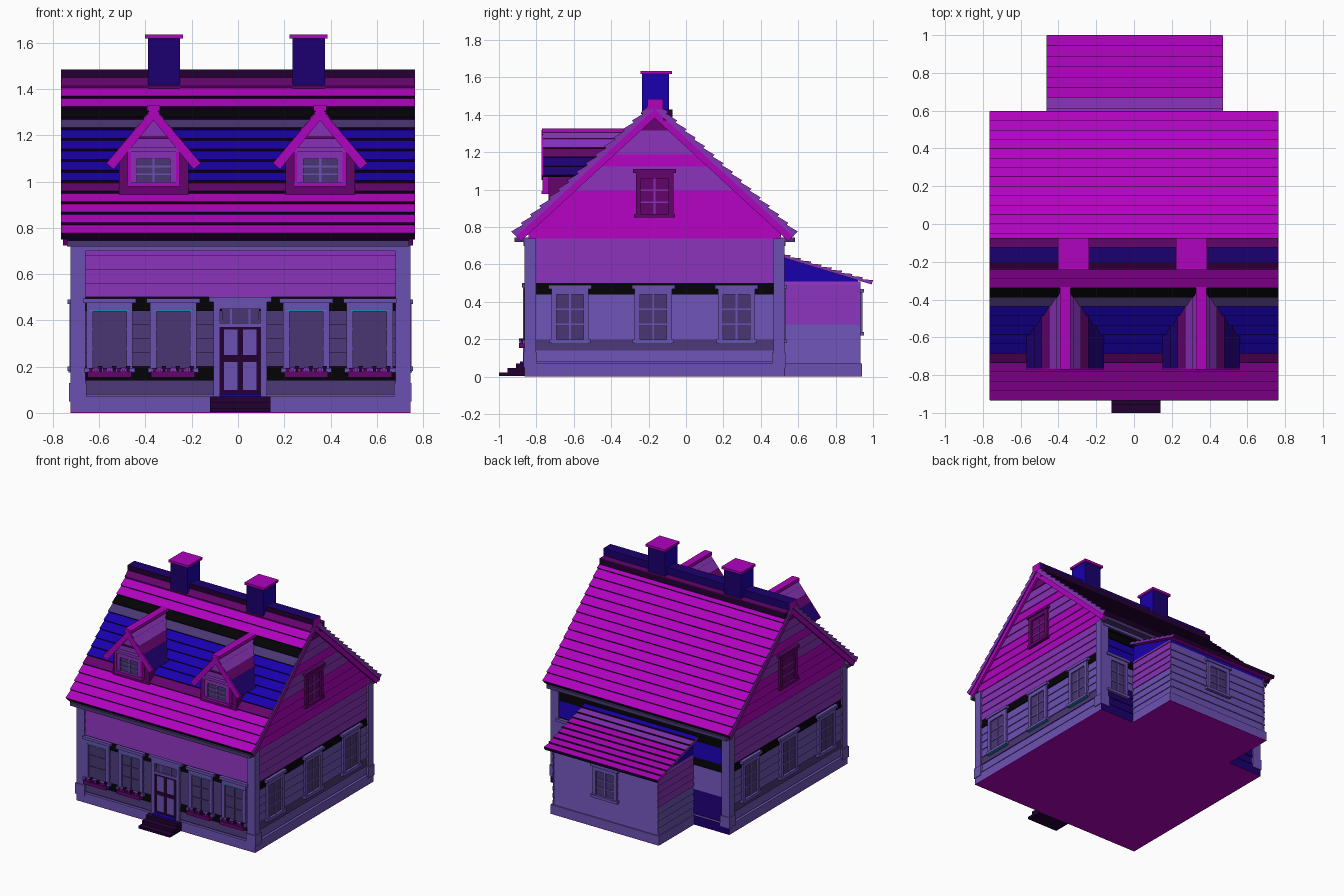
import bpy, bmesh, math
from mathutils import Vector

old = bpy.data.objects.get("Cube")
if old:
    bpy.data.objects.remove(old)

COLOURS = {
    "magenta": (.43, .001, .51), "purple": (.24, .031, .46), "violet": (.148, .083, .45),
    "slate": (.066, .037, .17), "blue": (.01, 0, .42), "navy": (.012, 0, .16),
    "plum": (.125, .001, .15), "dark plum": (.016, 0, .03), "black": (.001, .001, .002),
    "teal": (.013, .26, .4)}
MATERIALS = {}
for label, rgb in COLOURS.items():
    mat = bpy.data.materials.new(label)
    mat.use_nodes = True
    mat.diffuse_color = (*rgb, 1)
    shader = next(n for n in mat.node_tree.nodes if n.type == 'BSDF_PRINCIPLED')
    shader.inputs["Base Color"].default_value = (*rgb, 1)
    shader.inputs["Roughness"].default_value = .8
    MATERIALS[label] = mat


def part(name, solids, place=(0, 0, 0), turn=0):
    """One object from solids, each a pair of matching end rings and a colour."""
    mesh = bpy.data.meshes.new(name)
    bm = bmesh.new()
    slots = []
    for start, end, colour in solids:
        if colour not in slots:
            slots.append(colour)
            mesh.materials.append(MATERIALS[colour])
        a = [bm.verts.new(p) for p in start]
        b = [bm.verts.new(p) for p in end]
        count = len(a)
        faces = [bm.faces.new(a[::-1]), bm.faces.new(b)]
        for i in range(count):
            j = (i + 1) % count
            faces.append(bm.faces.new((a[i], a[j], b[j], b[i])))
        for face in faces:
            face.material_index = slots.index(colour)
    bmesh.ops.recalc_face_normals(bm, faces=bm.faces)
    bm.to_mesh(mesh)
    bm.free()
    obj = bpy.data.objects.new(name, mesh)
    obj.location = place
    obj.rotation_euler.z = math.radians(turn)
    bpy.context.collection.objects.link(obj)


def prism(outline, axis, start, end, colour):
    """Outline of (h, z) points, extruded along x or y."""
    put = (lambda t, h, z: (t, h, z)) if axis == "x" else (lambda t, h, z: (h, t, z))
    return [put(start, *p) for p in outline], [put(end, *p) for p in outline], colour


def box(x0, x1, y0, y1, z0, z1, colour):
    return prism([(y0, z0), (y1, z0), (y1, z1), (y0, z1)], "x", x0, x1, colour)


def slope_rows(top, bottom, rows, low, high, axis, start, end, colours, butt=None):
    """Overlapping rows down a slope, each thicker at its lower edge."""
    top, bottom = Vector(top), Vector(bottom)
    run = bottom - top
    lip = run.normalized() * .001
    up = Vector((-run.y, run.x)).normalized()
    up = up if up.y > 0 else -up
    solids = []
    for i in range(rows):
        a, b = top + run * (i / rows), top + run * ((i + 1) / rows)
        under, over = b + up * low, b + up * high
        solids.append(prism([a + up * low, under, over, a], axis, start, end,
                            colours[min(i, len(colours) - 1)]))
        if butt:
            solids.append(prism([under, under + lip, over + lip, over], axis, start, end, butt))
    return solids


def siding(name, half_width, bottom, top, bands, place, turn, pitch=.06):
    """Lapped boards facing local -y, coloured by height."""
    solids, z = [], bottom
    while z < top - .01:
        up = min(z + pitch, top)
        colour = next(c for limit, c in bands if (z + up) / 2 < limit)
        low, high = half_width(z), half_width(up)
        ends = [[(s * low, 0, z), (s * low, -.012, z), (s * high, -.005, up), (s * high, 0, up)]
                for s in (-1, 1)]
        solids.append((*ends, colour))
        z = up
    part(name, solids, place, turn)


def window(name, place, turn, w, h, frame="violet", pane="slate", bars="violet", extra=()):
    s, j = w / 2, .028
    solids = [box(-s, s, -.014, 0, 0, h, pane)]
    for side in (-1, 1):
        x0, x1 = sorted((side * s, side * (s - j)))
        solids.append(box(x0, x1, -.024, 0, 0, h, frame))
    solids += [box(-s - .015, s + .015, -.032, 0, h - .02, h, frame),
               box(-s, s, -.024, 0, h - .05, h - .02, frame),
               box(-s - .01, s + .01, -.032, 0, 0, .02, frame),
               box(-.005, .005, -.019, 0, .02, h - .05, bars)]
    for k in (1, 2):
        z = .02 + (h - .07) * k / 3
        solids.append(box(-s, s, -.019, 0, z - .004, z + .004, bars))
    part(name, solids + list(extra), place, turn)


MID, RIDGE, PITCH = .01, -.168, .915     # wall centre x, ridge y, roof slope
HALF, DEPTH = .715, .675                 # half sizes of the main walls
FRONT, BACK = RIDGE - DEPTH, RIDGE + DEPTH

# Foundation and underside
part("foundation", [box(MID - .735, MID + .735, FRONT - .02, BACK + .02, .004, .07, "violet"),
                    box(MID - .735, MID + .735, BACK, BACK + .023, .004, .07, "navy"),
                    box(MID - .445, MID + .445, BACK, .94, .004, .07, "violet")])
part("underside", [box(MID - .735, MID + .735, FRONT - .02, BACK + .02, 0, .004, "magenta"),
                   box(MID - .445, MID + .445, BACK + .02, .94, 0, .004, "magenta")])

# Main walls: solid core, lapped boards, corner boards
part("wall_core", [prism([(FRONT, .05), (BACK, .05), (BACK, .77), (RIDGE, 1.4), (FRONT, .77)],
                         "x", MID - HALF, MID + HALF, "violet")])
siding("front_siding", lambda z: HALF, .08, .74,
       [(.14, "slate"), (.2, "black"), (.44, "slate"), (.5, "black"), (.8, "purple")],
       (MID, FRONT, 0), 0)
siding("back_siding", lambda z: HALF, .08, .74,
       [(.26, "navy"), (.44, "violet"), (.5, "black"), (.62, "blue"), (.8, "black")],
       (MID, BACK, 0), 180)
for side, label in ((1, "left"), (-1, "right")):
    place = (MID + side * HALF, RIDGE, 0)
    siding(label + "_wall_siding", lambda z: DEPTH, .08, .74,
           [(.14, "violet"), (.2, "slate"), (.44, "violet"), (.5, "black"), (.8, "purple")],
           place, 90 * side)
    siding(label + "_gable_siding", lambda z: min(DEPTH, (1.42 - z) / PITCH), .74, 1.4,
           [(1, "magenta"), (1.125, "purple"), (1.19, "magenta"), (1.3, "purple"), (2, "plum")],
           place, 90 * side, .064)
    solids = []
    for y, d in ((FRONT - .02, 1), (BACK + .02, -1)):
        for reach, height in ((0, .74), (.006, .13)):
            xs = sorted((MID + side * (HALF + .02 + reach), MID + side * (HALF - .045 - reach)))
            ys = sorted((y - d * reach, y + d * (.06 + reach)))
            solids.append(box(*xs, *ys, .05, height, "violet"))
    part(label + "_corner_boards", solids)

# Main roof, with dark butt edges and purple end grain
front_colours = (["plum"] + ["magenta"] * 2 + ["black", "slate"] + ["blue"] * 5
                 + ["plum"] + ["magenta"] * 4)
for d, label, colours in ((-1, "front", front_colours), (1, "back", ["plum", "magenta"])):
    top, eave = (RIDGE + d * .012, 1.451), (RIDGE + d * .755, .767)
    part(label + "_roof", slope_rows(top, eave, 15, -.024, .014, "x", -.763, .763, colours,
                                     "dark plum"))
    part(label + "_roof_deck",
         slope_rows(top, eave, 1, -.038, -.024, "x", -.74, .74, ["dark plum"]))
    for x, side in ((-.765, "right"), (.763, "left")):
        part(f"{label}_{side}_end_grain",
             slope_rows(top, eave, 15, -.024, .014, "x", x, x + .002, ["purple"]))
    for x, side in ((-.757, "right"), (.74, "left")):
        part(f"{label}_{side}_rake_board",
             slope_rows(top, eave, 1, -.058, -.012, "x", x, x + .017, ["magenta"]))
    wall, lip = RIDGE + d * DEPTH, RIDGE + d * .75
    part(label + "_eave_trim", [box(-.74, .74, *sorted((wall, lip)), .72, .745, "slate"),
                                box(MID - HALF, MID + HALF, *sorted((wall, wall + d * .025)),
                                    .7, .725, "violet")])

# Ridge cap with sloping flank boards
cap = [box(-.763, .763, RIDGE - .035, RIDGE + .045, 1.43, 1.485, "navy"),
       box(-.763, .763, RIDGE - .038, RIDGE - .035, 1.43, 1.485, "dark plum"),
       prism([(RIDGE - .072, 1.405), (RIDGE - .072, 1.413), (RIDGE - .035, 1.452),
              (RIDGE - .035, 1.405)], "x", -.763, .763, "plum"),
       box(-.763, .763, RIDGE + .045, RIDGE + .095, 1.37, 1.425, "dark plum"),
       box(-.763, .763, RIDGE + .045, RIDGE + .095, 1.425, 1.43, "plum")]
cap += [box(x, x + .003, RIDGE - .038, RIDGE + .045, 1.43, 1.485, "magenta") for x in (-.766, .763)]
part("ridge_cap", cap)

# Chimneys, with blue flanks
for x, label in ((-.32, "right"), (.305, "left")):
    part(label + "_chimney", [box(x - .068, x + .068, -.235, -.09, 1.35, 1.62, "navy"),
                              box(x - .07, x + .07, -.234, -.091, 1.35, 1.62, "blue"),
                              box(x - .082, x + .082, -.243, -.075, 1.618, 1.635, "magenta")])

# Dormers
for c, label in ((-.365, "right"), (.355, "left")):
    name = label + "_dormer"
    part(name + "_walls", [
        prism([(c - .15, .935), (c + .15, .935), (c + .15, 1.09), (c, 1.28), (c - .15, 1.09)],
              "y", -.735, -.32, "plum"),
        prism([(c - .11, 1.1), (c + .11, 1.1), (c + .11, 1.14), (c, 1.285), (c - .11, 1.14)],
              "y", -.742, -.735, "purple"),
        box(c - .1, c + .1, -.75, -.735, 1.185, 1.195, "plum")])
    jambs = [box(s * .105 - .008, s * .105 + .008, -.03, 0, 0, .2, "magenta") for s in (-1, 1)]
    jambs.append(box(-.115, .115, -.036, 0, 0, .016, "magenta"))
    window(name + "_window", (c, -.736, .978), 0, .2, .17, "purple", "slate", "violet", jambs)
    solids = []
    for s in (-1, 1):
        top, eave = (c, 1.32), (c + s * .2, 1.075)
        solids += slope_rows(top, eave, 5, -.012, .006, "y", -.765, -.32,
                             ["purple", "purple", "plum", "navy", "navy"], "dark plum")
        solids += slope_rows(top, eave, 1, -.035, .006, "y", -.773, -.765, ["magenta"])
    solids.append(box(c - .028, c + .028, -.77, -.33, 1.305, 1.328, "magenta"))
    part(name + "_roof", solids)

# Rear annex
part("annex_core", [prism([(.48, .05), (.92, .05), (.92, .518), (.48, .65)],
                          "x", MID - .425, MID + .425, "blue")])
siding("annex_back_siding", lambda z: .432, .07, .5, [(1, "violet")], (MID, .92, 0), 180)
for side, label in ((1, "left"), (-1, "right")):
    siding(f"annex_{label}_siding", lambda z: .213, .07, .51, [(.28, "violet"), (1, "purple")],
           (MID + side * .425, .72, 0), 90 * side, .0525)
annex_slope = ((.5, .655), (.995, .505), 9, -.012, .012, "x")
part("annex_roof", slope_rows(*annex_slope, -.46, .468,
                              ["blue", "purple", "purple", "magenta"], "dark plum"))
part("annex_end_grain", slope_rows(*annex_slope, -.462, -.46, ["purple"])
     + slope_rows(*annex_slope, .468, .47, ["purple"]))

# Side, gable and rear windows, side sills edged in teal
sill_edge = [box(-.1, .1, -.028, 0, -.005, 0, "teal")]
for side, label in ((1, "left"), (-1, "right")):
    x = MID + side * HALF
    for i in range(3):
        window(f"{label}_window_{i + 1}", (x, -.62 + i * .445, .18), 90 * side, .2, .31,
               extra=sill_edge)
    window(label + "_gable_window", (x, RIDGE, .85), 90 * side, .2, .26, "plum", "plum", "purple")
window("annex_window", (MID, .92, .22), 180, .2, .25)
window("rear_window", (.59, BACK, .18), 180, .18, .31)

# Front windows with blinds and flower boxes
planter = [box(-.085, .085, -.026, 0, .264, .27, "teal"),
           box(-.095, .095, -.05, 0, -.022, .004, "plum")]
for i in range(9):
    x, y, r = -.08 + i * .02, -.03 - .01 * (i % 2), .005
    ring = lambda size, z: [(x + size * u, y + size * v, z)
                            for u, v in ((-1, -1), (1, -1), (1, 1), (-1, 1))]
    planter.append((ring(r, 0), ring(r * 2, .018 + r * (i % 3)),
                    ("plum", "purple", "dark plum")[i % 3]))
for i, x in enumerate((-.555, -.28, .295, .57)):
    window(f"front_window_{i + 1}", (x, FRONT, .175), 0, .2, .32, bars="slate", extra=planter)

# Front door with panels, transom and surround
door = [box(-.09, .09, -.018, 0, .07, .375, "dark plum"),
        box(-.09, .09, -.045, 0, .07, .082, "blue"),
        box(-.08, .08, -.016, 0, .38, .46, "slate"),
        box(-.09, .09, -.024, 0, .372, .388, "violet"),
        box(-.135, .135, -.034, 0, .48, .5, "violet"),
        box(-.115, .115, -.028, 0, .45, .48, "violet")]
for s in (-1, 1):
    door.append(box(*sorted((s * .115, s * .088)), -.028, 0, .07, .46, "violet"))
    door.append(box(s * .04 - .004, s * .04 + .004, -.02, 0, .388, .45, "violet"))
    for low, high in ((.1, .22), (.25, .36)):
        door.append(box(*sorted((s * .012, s * .07)), -.022, 0, low, high, "violet"))
part("front_door", door, (MID, FRONT, 0))

# Front steps
part("front_steps", [box(MID - .13, MID + .13, -1 + i * .045, FRONT, .004, .022 + i * .024, "dark plum")
                     for i in range(3)])
